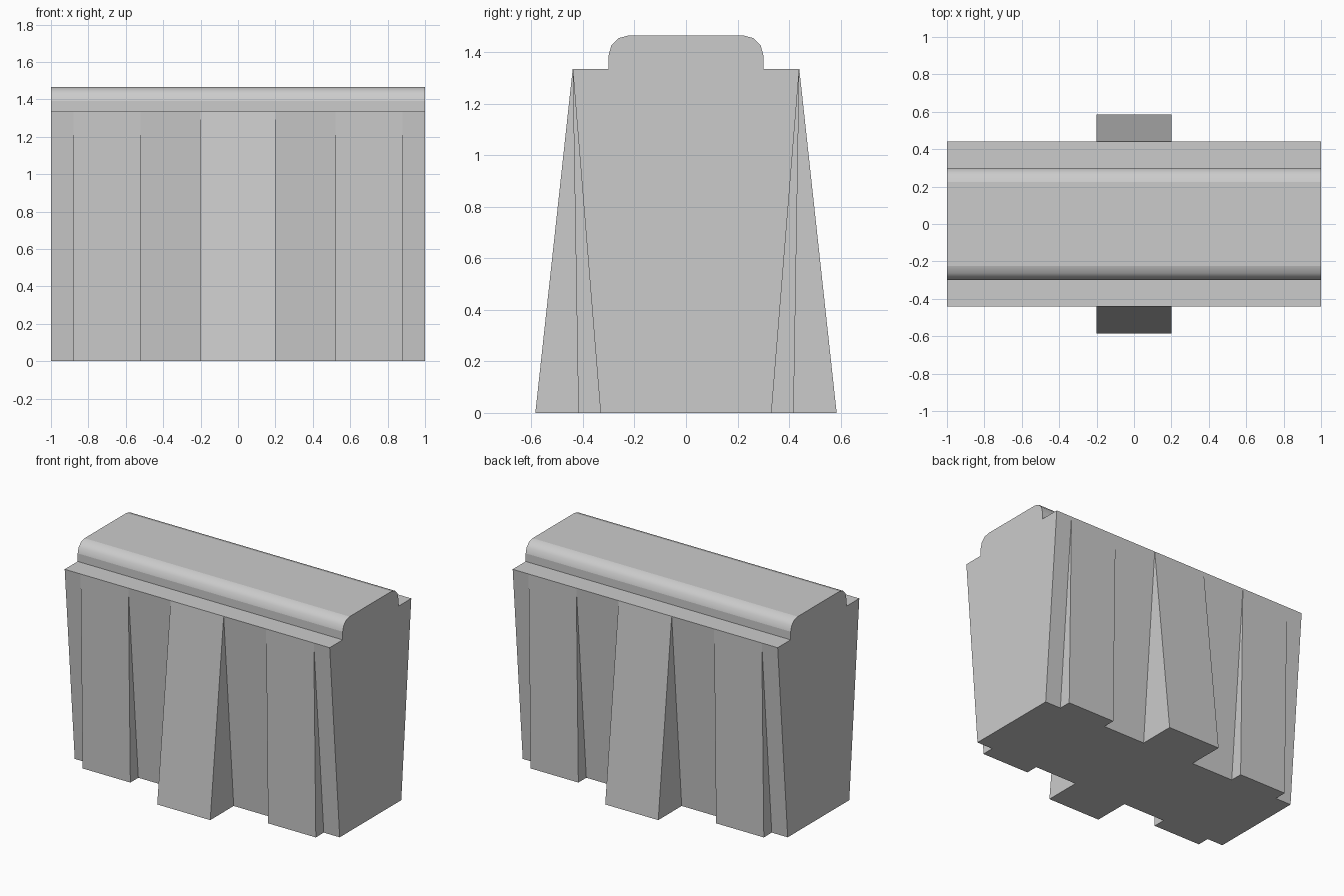
import bpy, bmesh
from math import sin, cos, radians

if "Cube" in bpy.data.objects:
    bpy.data.objects.remove(bpy.data.objects["Cube"])

HALF_LEN, LEDGE_Y, LEDGE_Z = 1.0, 0.44, 1.335   # wall size at the ledge
CROWN_Y, CROWN_Z, RADIUS, SEGS = 0.30, 1.465, 0.075, 3
RECESS, PIER, BUTTRESS = 0.332, 0.418, 0.585    # foot depth of each band

# Bands along the length: (start x, end x, foot depth)
half = [(0.2, 0.52, RECESS), (0.52, 0.88, PIER), (0.88, HALF_LEN, RECESS)]
bands = [(-b, -a, d) for a, b, d in reversed(half)] + [(-0.2, 0.2, BUTTRESS)] + half

bm = bmesh.new()
cache = {}


def vert(x, y, z):
    key = (round(x, 4), round(y, 4), round(z, 4))
    if key not in cache:
        cache[key] = bm.verts.new(key)
    return cache[key]


# Footprint outline, counter-clockwise from the front left corner
front = [(x, -d) for a, b, d in bands for x in (a, b)]
outline = front + [(-x, -y) for x, y in front]
bm.faces.new([vert(x, y, 0) for x, y in reversed(outline)])

# Sloping bands and triangular cheeks up to the straight ledge line
for (x0, y0), (x1, y1) in zip(outline, outline[1:]):
    if y0 * y1 < 0:
        continue
    ly = LEDGE_Y if y0 > 0 else -LEDGE_Y
    ring = [vert(x0, y0, 0), vert(x1, y1, 0), vert(x1, ly, LEDGE_Z), vert(x0, ly, LEDGE_Z)]
    bm.faces.new(list(dict.fromkeys(ring)))

# Rounded crown profile, front to back
arc = [radians(90 * i / SEGS) for i in range(SEGS + 1)]
left = [(-CROWN_Y, LEDGE_Z)] + [
    (-CROWN_Y + RADIUS * (1 - cos(t)), CROWN_Z - RADIUS * (1 - sin(t))) for t in arc]
crown = left + [(-y, z) for y, z in reversed(left)]
for i, ((y0, z0), (y1, z1)) in enumerate(zip(crown, crown[1:])):
    face = bm.faces.new([vert(-HALF_LEN, y0, z0), vert(HALF_LEN, y0, z0),
                         vert(HALF_LEN, y1, z1), vert(-HALF_LEN, y1, z1)])
    face.smooth = abs(y1 - y0) > 1e-4 and abs(z1 - z0) > 1e-4

# Flat ledges on both sides of the crown
xs = sorted({x for x, y in front})
for s in (-1, 1):
    bm.faces.new([vert(x, s * LEDGE_Y, LEDGE_Z) for x in xs]
                 + [vert(HALF_LEN, s * CROWN_Y, LEDGE_Z), vert(-HALF_LEN, s * CROWN_Y, LEDGE_Z)])

# End faces
section = [(-RECESS, 0), (-LEDGE_Y, LEDGE_Z)] + crown + [(LEDGE_Y, LEDGE_Z), (RECESS, 0)]
for x in (-HALF_LEN, HALF_LEN):
    bm.faces.new([vert(x, y, z) for y, z in section])

bmesh.ops.recalc_face_normals(bm, faces=bm.faces)
mesh = bpy.data.meshes.new("buttressed_wall")
bm.to_mesh(mesh)
bm.free()
bpy.context.collection.objects.link(bpy.data.objects.new("buttressed_wall", mesh))
